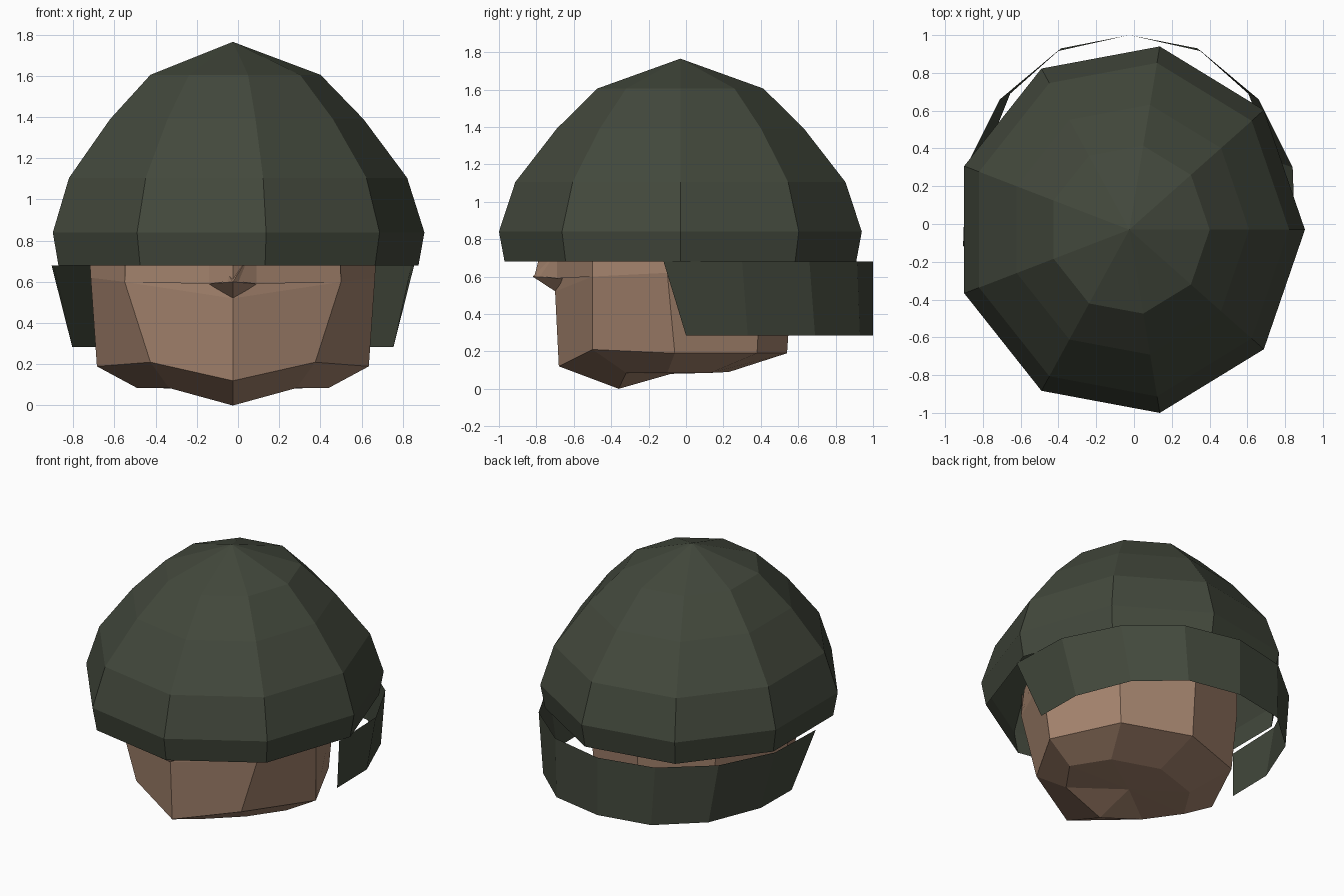
import bpy, bmesh, math

if "Cube" in bpy.data.objects:
    bpy.data.objects.remove(bpy.data.objects["Cube"], do_unlink=True)

CX = -0.025  # shared centre line


def material(name, rgb):
    m = bpy.data.materials.new(name)
    m.use_nodes = True
    col = (*rgb, 1.0)
    m.diffuse_color = col
    bsdf = m.node_tree.nodes["Principled BSDF"]
    bsdf.inputs["Base Color"].default_value = col
    bsdf.inputs["Roughness"].default_value = 0.9
    return m


GREEN = material("dark_olive_green", (0.055, 0.065, 0.045))
SKIN = material("skin_tan", (0.376, 0.231, 0.156))


def mirror_ring(half):
    """Closed ring from points running front centre -> left side -> back centre."""
    return half + [(-x, y, z) for x, y, z in reversed(half[1:-1])]


def loft(name, rings, mat, closed=True, bottom=None, top=None):
    """Bridge equal-length rings with faces; bottom / top are optional fan points."""
    bm = bmesh.new()
    rows = [[bm.verts.new((x + CX, y, z)) for x, y, z in r] for r in rings]
    n = len(rows[0])
    span = range(n if closed else n - 1)
    for a, b in zip(rows, rows[1:]):
        for i in span:
            j = (i + 1) % n
            bm.faces.new((a[i], a[j], b[j], b[i]))
    for row, tip in ((rows[0], bottom), (rows[-1], top)):
        if tip:
            v = bm.verts.new((tip[0] + CX, tip[1], tip[2]))
            for i in span:
                bm.faces.new((row[i], row[(i + 1) % n], v))
    bmesh.ops.recalc_face_normals(bm, faces=bm.faces)
    me = bpy.data.meshes.new(name)
    bm.to_mesh(me)
    bm.free()
    me.materials.append(mat)
    ob = bpy.data.objects.new(name, me)
    bpy.context.collection.objects.link(ob)
    return ob


# Helmet dome: nine sides, open underneath
profile = [(0.969, 0.68), (1.0, 0.84), (0.91, 1.105), (0.682, 1.39), (0.458, 1.605)]
dome_rings = [[(0.93 * s * math.cos(math.tau * i / 9),
                -0.03 + 0.985 * s * math.sin(math.tau * i / 9), z)
               for i in range(9)] for s, z in profile]
loft("helmet_dome", dome_rings, GREEN, top=(0, -0.03, 1.765))

# Neck guard: thin sheet round the back with slanted front ends
guard_top = [(0.88, -0.12), (0.865, 0.3), (0.685, 0.66), (0.38, 0.915), (0, 1.0)]
guard_low = [(0.78, 0.0), (0.775, 0.33), (0.63, 0.69), (0.36, 0.93), (0, 1.0)]


def guard_edge(half, z):
    return [(x, y, z) for x, y in half] + [(-x, y, z) for x, y in reversed(half[:-1])]


loft("neck_guard", [guard_edge(guard_low, 0.285), guard_edge(guard_top, 0.68)],
     GREEN, closed=False)

# Head: eight-sided rings from the jaw underside up into the dome
head_rings = [mirror_ring(h) for h in (
    [(0, -0.36, 0.0), (0.31, -0.32, 0.085), (0.465, -0.1, 0.085),
     (0.32, 0.13, 0.085), (0, 0.23, 0.09)],
    [(0, -0.68, 0.12), (0.40, -0.5, 0.21), (0.66, -0.06, 0.19),
     (0.45, 0.38, 0.19), (0, 0.54, 0.19)],
    [(0, -0.70, 0.52), (0.525, -0.5, 0.60), (0.69, -0.1, 0.62),
     (0.48, 0.40, 0.60), (0, 0.57, 0.60)],
    [(0, -0.70, 0.80), (0.50, -0.5, 0.80), (0.70, -0.1, 0.80),
     (0.48, 0.40, 0.80), (0, 0.57, 0.80)],
    [(0, -0.42, 1.2), (0.3, -0.32, 1.2), (0.45, -0.05, 1.2),
     (0.3, 0.25, 1.2), (0, 0.36, 1.2)],
)]
loft("head", head_rings, SKIN, bottom=(0, -0.08, 0.08), top=(0, -0.03, 1.3))

# Nose: small pointed wedge under the helmet rim
nose_back = [(0, -0.69, 0.515), (0.115, -0.66, 0.59), (0.1, -0.66, 0.76),
             (-0.1, -0.66, 0.76), (-0.115, -0.66, 0.59)]
loft("nose", [nose_back], SKIN, top=(0, -0.82, 0.60))

# Brow: shallow ridge sloping back from the nose to the temples
brow_low = [(0.525, -0.5, 0.60), (0.115, -0.69, 0.59), (0, -0.81, 0.605),
            (-0.115, -0.69, 0.59), (-0.525, -0.5, 0.60)]
brow_top = [(0.52, -0.5, 0.76), (0.115, -0.69, 0.76), (0, -0.77, 0.76),
            (-0.115, -0.69, 0.76), (-0.52, -0.5, 0.76)]
loft("brow", [brow_low, brow_top], SKIN, closed=False)
